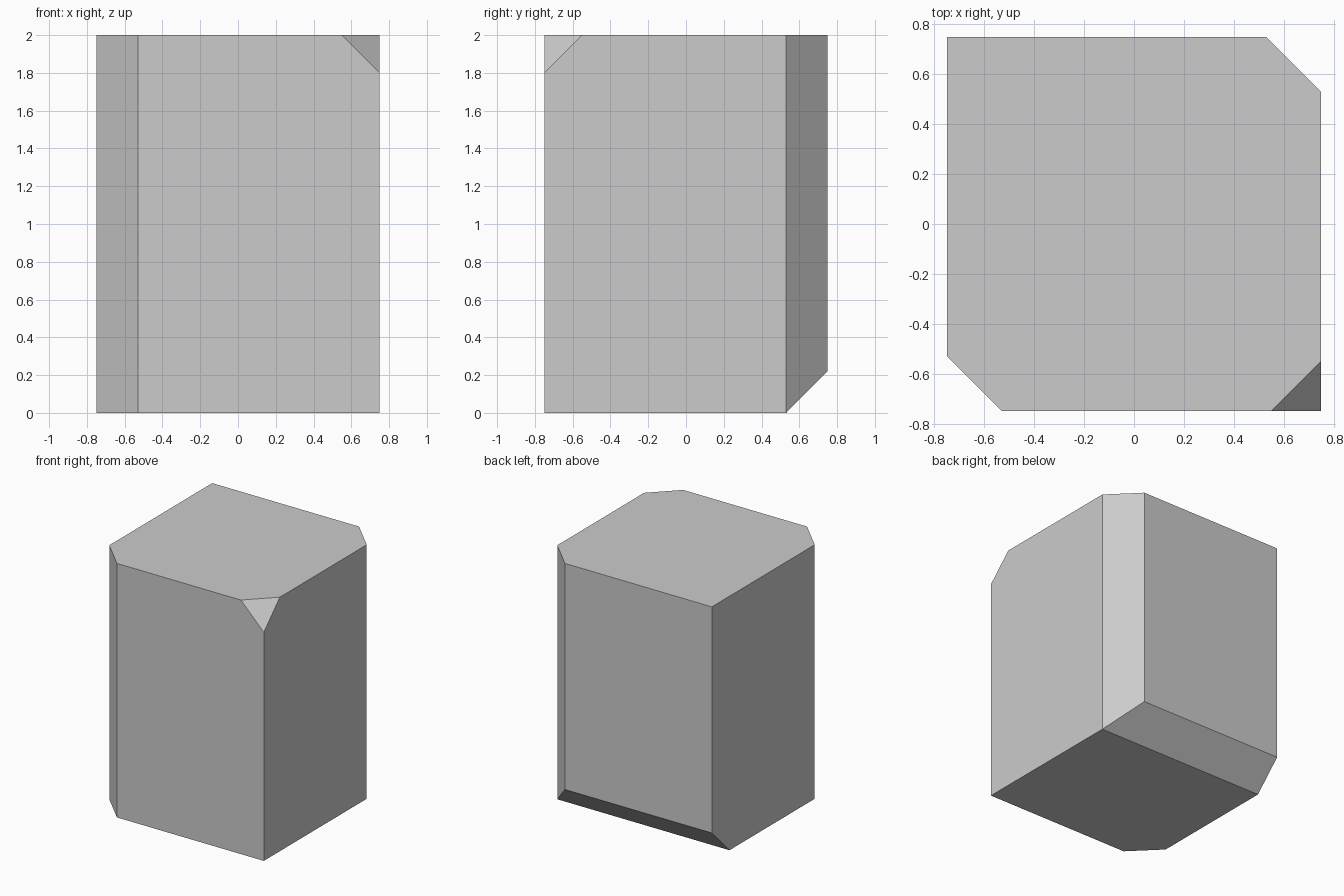
import bpy
import bmesh
from mathutils import Vector

old = bpy.data.objects.get("Cube")
if old:
    bpy.data.objects.remove(old, do_unlink=True)

# Plain grey material
grey = bpy.data.materials.new("plain_grey")
grey.use_nodes = True
colour = (0.6, 0.6, 0.6, 1)
grey.diffuse_color = colour
grey.node_tree.nodes["Principled BSDF"].inputs["Base Color"].default_value = colour

HALF, HEIGHT, CHAMFER, CORNER = 0.75, 2.0, 0.22, 0.2

# Upright block
bm = bmesh.new()
bmesh.ops.create_cube(bm, size=1)
bmesh.ops.scale(bm, vec=(2 * HALF, 2 * HALF, HEIGHT), verts=bm.verts)
bmesh.ops.translate(bm, vec=(0, 0, HEIGHT / 2), verts=bm.verts)


def slice_off(point, normal):
    """Remove everything on the normal side of a plane and cap the cut."""
    geom = bm.verts[:] + bm.edges[:] + bm.faces[:]
    cut = bmesh.ops.bisect_plane(bm, geom=geom, plane_co=Vector(point),
                                 plane_no=Vector(normal), clear_outer=True)
    edges = [e for e in cut["geom_cut"] if isinstance(e, bmesh.types.BMEdge)]
    bmesh.ops.contextual_create(bm, geom=edges)


# Two opposite vertical edge chamfers
for side in (1, -1):
    slice_off((side * HALF, side * (HALF - CHAMFER), 0), (side, side, 0))

# Back bottom edge chamfer
slice_off((0, HALF, CHAMFER), (0, 1, -1))

# Clipped front top corner
slice_off((HALF, -HALF, HEIGHT - CORNER), (1, -1, 1))

bmesh.ops.remove_doubles(bm, verts=bm.verts, dist=0.0001)
bmesh.ops.recalc_face_normals(bm, faces=bm.faces)
mesh = bpy.data.meshes.new("chamfered_block")
bm.to_mesh(mesh)
bm.free()
mesh.materials.append(grey)
block = bpy.data.objects.new("chamfered_block", mesh)
bpy.context.collection.objects.link(block)
